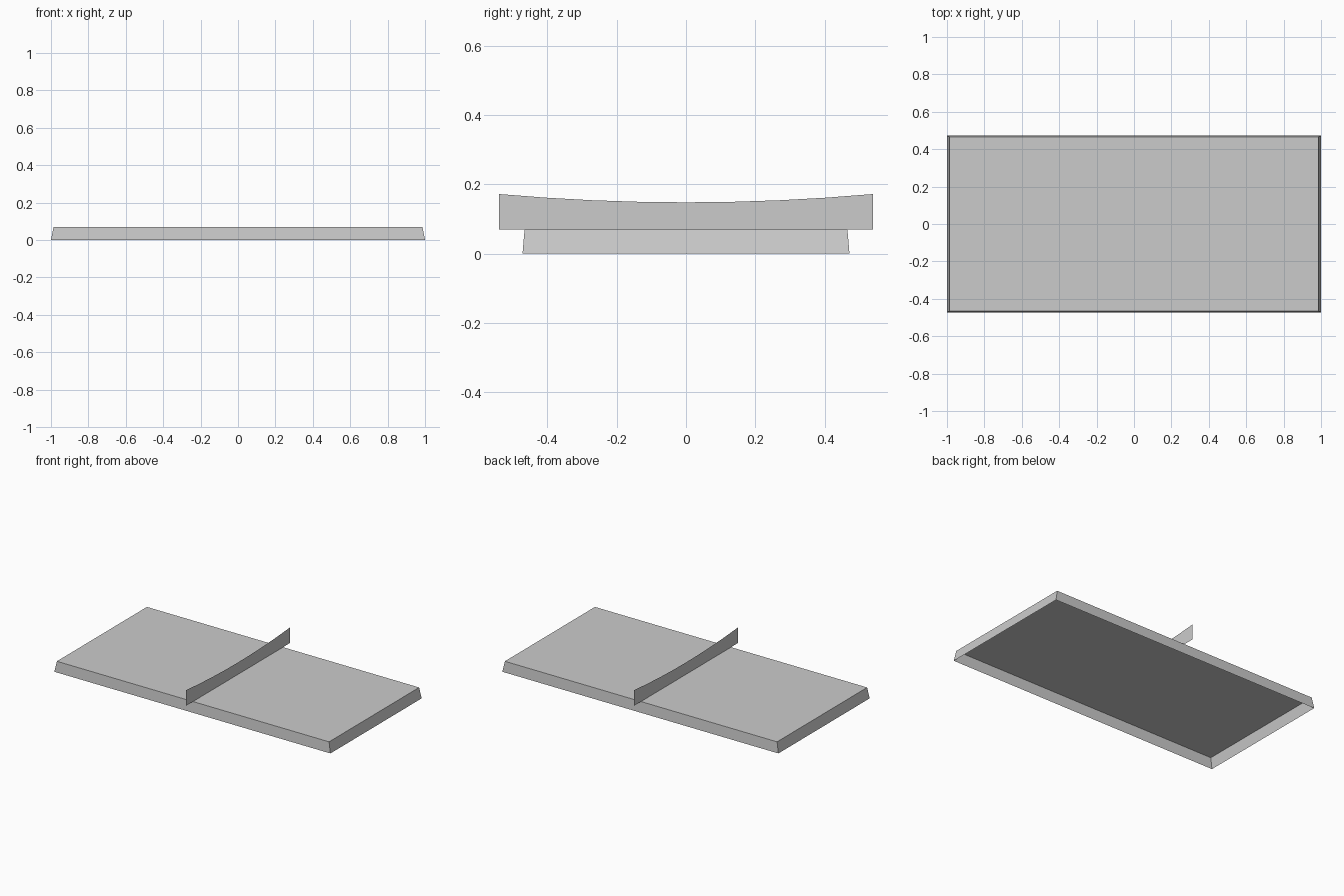
import bpy, bmesh

if "Cube" in bpy.data.objects:
    bpy.data.objects.remove(bpy.data.objects["Cube"])


def make_object(name, build):
    bm = bmesh.new()
    build(bm)
    mesh = bpy.data.meshes.new(name)
    bm.to_mesh(mesh)
    bm.free()
    obj = bpy.data.objects.new(name, mesh)
    bpy.context.collection.objects.link(obj)


TOP_Z = 0.07


# Table slab: flared skirt, open underneath
def table(bm):
    def ring(x, y, z):
        return [bm.verts.new((sx * x, sy * y, z))
                for sx, sy in ((-1, -1), (1, -1), (1, 1), (-1, 1))]
    low = ring(1.0, 0.472, 0.0)
    high = ring(0.986, 0.466, TOP_Z)
    for i in range(4):
        j = (i + 1) % 4
        bm.faces.new((low[i], low[j], high[j], high[i]))
    bm.faces.new(high)


# Net: thin sheet across the middle with a sagging upper edge
def net(bm):
    half, steps = 0.54, 8
    columns = []
    for i in range(steps + 1):
        t = 2 * i / steps - 1
        columns.append((bm.verts.new((0, t * half, TOP_Z)),
                        bm.verts.new((0, t * half, 0.148 + 0.024 * t * t))))
    for (a, b), (c, d) in zip(columns, columns[1:]):
        bm.faces.new((a, c, d, b))


make_object("table_top", table)
make_object("net", net)
